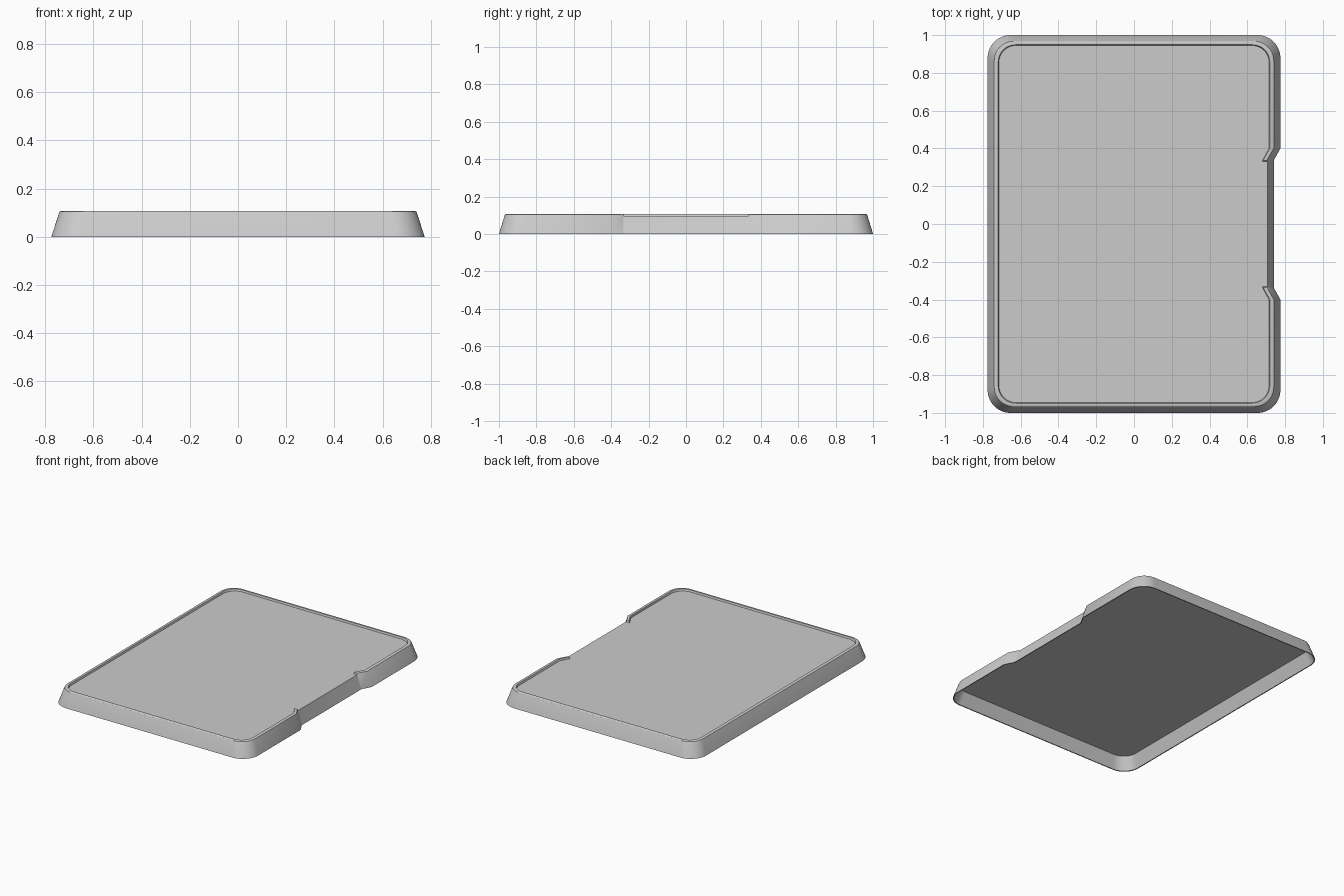
import bpy, bmesh
from math import cos, sin, pi

if "Cube" in bpy.data.objects:
    bpy.data.objects.remove(bpy.data.objects["Cube"])

ARC = 12              # segments per rounded corner
NOTCH = 0.035         # depth of the finger notch on the right side
PANEL_Z = 0.095       # height of the recessed panel


def outline(hx, hy, r, z, low=None):
    """Rounded rectangle with a notch at +x; the notch middle is cut down to low."""
    pts = []
    zl = z if low is None else min(z, low)
    for s, height in ((-1, z), (1, z)):
        steps = [(hx, 0.40, height), (hx - NOTCH, 0.337, height), (hx - NOTCH, 0.332, zl)]
        pts += [(x, s * y, h) for x, y, h in (steps if s < 0 else steps[::-1])]
    for q, (sx, sy) in enumerate(((1, 1), (-1, 1), (-1, -1), (1, -1))):
        for i in range(ARC + 1):
            a = (q + i / ARC) * pi / 2
            pts.append((sx * (hx - r) + r * cos(a), sy * (hy - r) + r * sin(a), z))
    return pts


# Loops from the underside, round the bottom edge, up the wall and over the rim
loops = [
    outline(0.734, 0.960, 0.100, 0.089),
    outline(0.768, 0.993, 0.115, 0.000),
    outline(0.775, 1.000, 0.120, 0.000),
    outline(0.743, 0.970, 0.105, 0.098, PANEL_Z),
    outline(0.740, 0.967, 0.103, 0.104, PANEL_Z),
    outline(0.734, 0.962, 0.100, 0.107, PANEL_Z),
    outline(0.719, 0.949, 0.092, 0.107, PANEL_Z),
    outline(0.715, 0.945, 0.090, PANEL_Z),
]

bm = bmesh.new()
rings = [[bm.verts.new(p) for p in loop] for loop in loops]
n = len(rings[0])
for a, b in zip(rings, rings[1:]):
    for i in range(n):
        j = (i + 1) % n
        bm.faces.new((a[i], a[j], b[j], b[i]))

# Recessed panel, top and underside
bm.faces.new(rings[-1])
bm.faces.new(rings[0][::-1])
bmesh.ops.recalc_face_normals(bm, faces=bm.faces)

mesh = bpy.data.meshes.new("tray_lid")
bm.to_mesh(mesh)
bm.free()
lid = bpy.data.objects.new("tray_lid", mesh)
bpy.context.collection.objects.link(lid)
bpy.context.view_layer.objects.active = lid
lid.select_set(True)
bpy.ops.object.shade_smooth_by_angle(angle=0.5)
